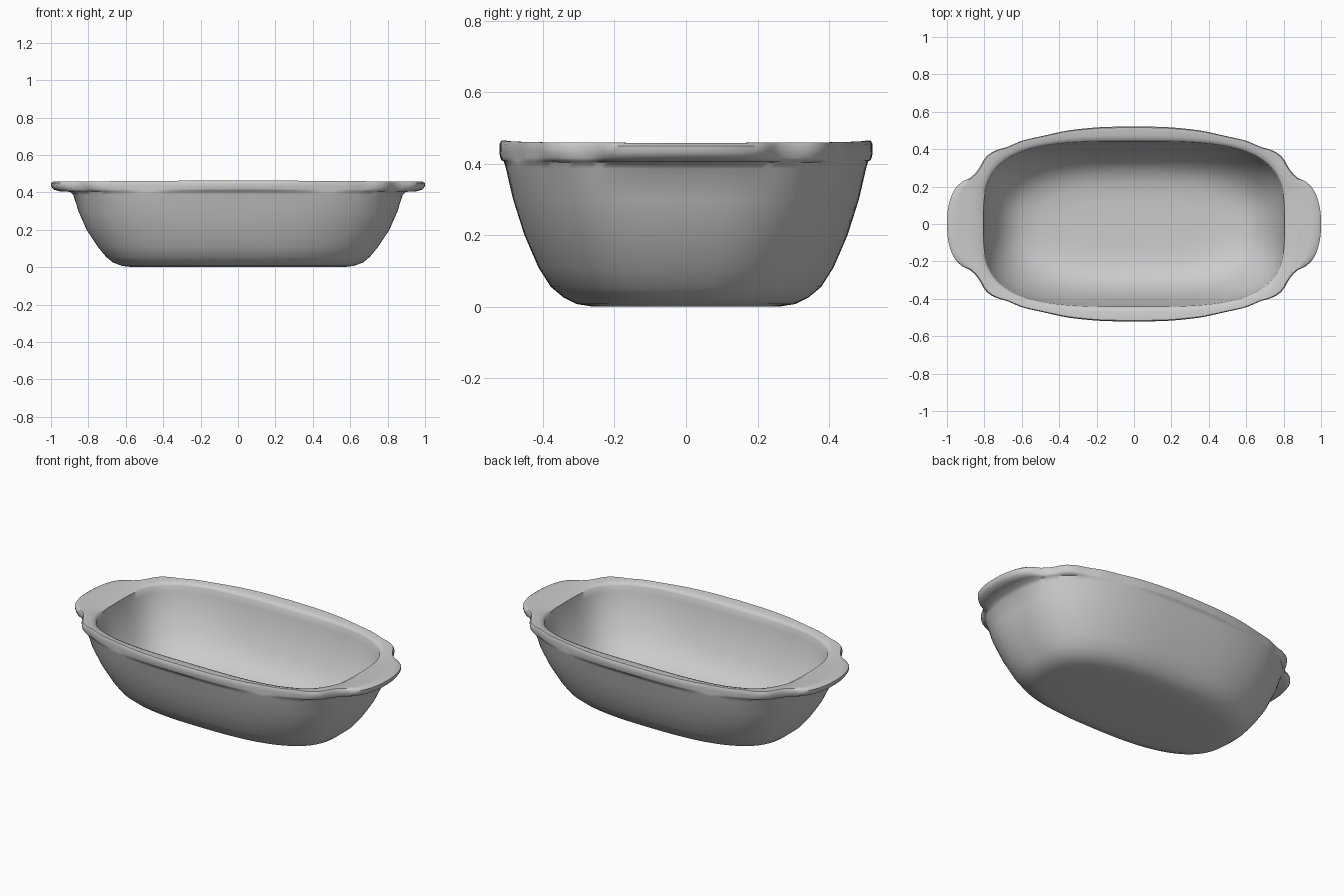
import bpy, bmesh, math

if "Cube" in bpy.data.objects:
    bpy.data.objects.remove(bpy.data.objects["Cube"])

SEG = 144

# Quarter outline of the rim with its end handle, seen from above
RIM = [(1.0, 0), (.993, .09), (.965, .175), (.925, .222), (.87, .25), (.83, .295),
       (.795, .355), (.745, .392), (.68, .411), (.6, .445), (.5, .468),
       (.4, .491), (.25, .512), (.1, .52), (0, .522)]
POLAR = [(math.atan2(y, x), math.hypot(x, y)) for x, y in RIM]


def oval(a, b, n, t):
    """Radius of a rounded rectangle at angle t."""
    return (abs(math.cos(t) / a) ** n + abs(math.sin(t) / b) ** n) ** (-1 / n)


def rim(t):
    """Smoothly interpolated radius of the rim outline at angle t."""
    t = math.atan2(abs(math.sin(t)), abs(math.cos(t)))
    last = len(POLAR) - 1
    i = max(k for k in range(last) if POLAR[k][0] <= t + 1e-9)
    (t0, r0), (t1, r1) = POLAR[i], POLAR[i + 1]

    def slope(k):
        if k in (0, last):
            return 0
        p, q = POLAR[k - 1], POLAR[k + 1]
        return (q[1] - p[1]) / (q[0] - p[0])
    h = t1 - t0
    s = min(max((t - t0) / h, 0), 1)
    return (r0 * (1 + 2 * s) * (1 - s) ** 2 + slope(i) * h * s * (1 - s) ** 2
            + r1 * s * s * (3 - 2 * s) + slope(i + 1) * h * s * s * (s - 1))


def bowl(t):
    return oval(.885, .508, 2.8, t)


def opening(t):
    return oval(.805, .442, 3.4, t)


def mix(f, g, k):
    return lambda t: f(t) * (1 - k) + g(t) * k


def ring(a, b, n):
    return lambda t: oval(a, b, n, t)


# Height and contour: up the outside, around the rim, down the inside
RINGS = [
    (0, ring(.30, .14, 2.6)), (0, ring(.56, .26, 2.7)),
    (.007, ring(.62, .305, 2.7)), (.025, ring(.668, .342, 2.7)),
    (.055, ring(.705, .378, 2.7)), (.11, ring(.75, .413, 2.7)),
    (.2, ring(.81, .452, 2.7)), (.3, ring(.853, .484, 2.8)),
    (.385, ring(.88, .504, 2.8)), (.403, mix(bowl, rim, .12)),
    (.406, mix(bowl, rim, .6)), (.415, mix(bowl, rim, .88)),
    (.432, mix(bowl, rim, .99)), (.449, rim),
    (.458, mix(rim, opening, .07)), (.458, mix(rim, opening, .25)),
    (.453, mix(rim, opening, .6)), (.449, mix(rim, opening, .88)),
    (.438, opening),
    (.4, ring(.80, .437, 3.4)), (.3, ring(.775, .41, 3.2)),
    (.2, ring(.73, .372, 3)), (.125, ring(.675, .325, 2.8)),
    (.085, ring(.61, .275, 2.7)), (.062, ring(.52, .215, 2.6)),
    (.055, ring(.38, .14, 2.5)), (.053, ring(.2, .07, 2.4)),
]

# Loft the dish through all rings
bm = bmesh.new()
loops = []
for z, radius in RINGS:
    loop = []
    for i in range(SEG):
        u = 2 * math.pi * i / SEG
        t = math.atan2(.6 * math.sin(u), math.cos(u))
        lift = .006 * math.sin(t) ** 2 * (z / .458) ** 4
        r = radius(t)
        loop.append(bm.verts.new((r * math.cos(t), r * math.sin(t), z + lift)))
    loops.append(loop)
for lo, hi in zip(loops, loops[1:]):
    for i in range(SEG):
        j = (i + 1) % SEG
        bm.faces.new((lo[i], lo[j], hi[j], hi[i]))
bm.faces.new(loops[0][::-1])
bm.faces.new(loops[-1])
bmesh.ops.recalc_face_normals(bm, faces=bm.faces)

mesh = bpy.data.meshes.new("baking_dish")
bm.to_mesh(mesh)
bm.free()
dish = bpy.data.objects.new("baking_dish", mesh)
bpy.context.collection.objects.link(dish)
bpy.context.view_layer.objects.active = dish
dish.select_set(True)
bpy.ops.object.shade_smooth_by_angle(angle=math.radians(50))
